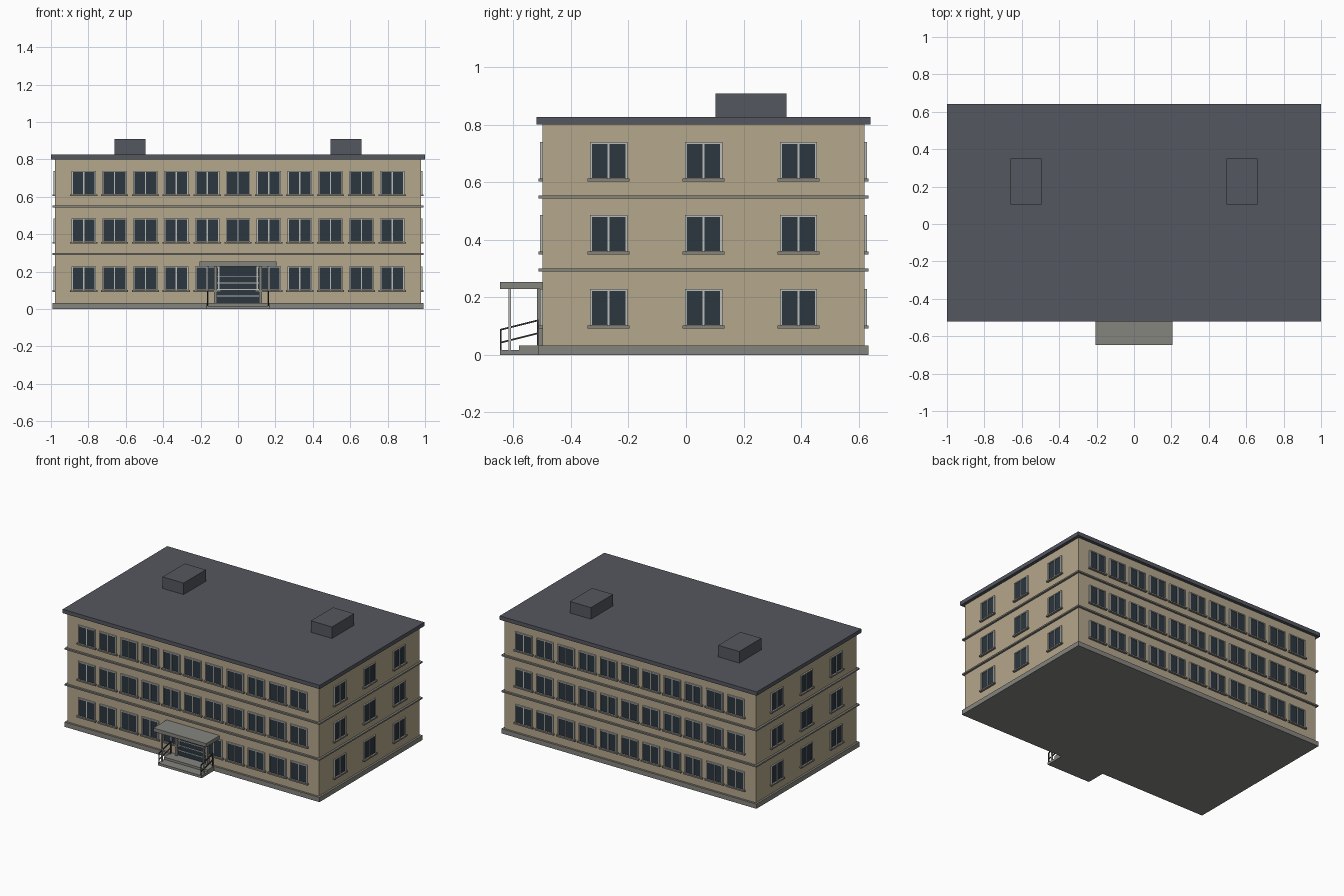
import bpy, bmesh, math
from mathutils import Matrix, Vector

if "Cube" in bpy.data.objects:
    bpy.data.objects.remove(bpy.data.objects["Cube"])


def material(name, rgb):
    m = bpy.data.materials.new(name)
    m.diffuse_color = (*rgb, 1)
    m.use_nodes = True
    m.node_tree.nodes["Principled BSDF"].inputs["Base Color"].default_value = m.diffuse_color
    return m


WALL = material("tan wall", (0.46, 0.385, 0.265))
ROOF = material("slate roof", (0.09, 0.096, 0.116))
STONE = material("grey stone", (0.235, 0.232, 0.212))
FRAME = material("pale frame", (0.50, 0.51, 0.49))
GLASS = material("dark glass", (0.025, 0.037, 0.05))
METAL = material("dark metal", (0.035, 0.035, 0.038))


def boxes(name, mat, spans, frame=Matrix()):
    """One object from boxes given as (x0, x1, y0, y1, z0, z1)."""
    bm = bmesh.new()
    for x0, x1, y0, y1, z0, z1 in spans:
        mid = Vector(((x0 + x1) / 2, (y0 + y1) / 2, (z0 + z1) / 2))
        size = Matrix.Diagonal((x1 - x0, y1 - y0, z1 - z0, 1))
        bmesh.ops.create_cube(bm, size=1, matrix=frame @ Matrix.Translation(mid) @ size)
    me = bpy.data.meshes.new(name)
    bm.to_mesh(me)
    bm.free()
    me.materials.append(mat)
    ob = bpy.data.objects.new(name, me)
    bpy.context.collection.objects.link(ob)
    return ob


# Main block, plinth, floor bands and roof
CY, HX, HY = 0.061, 0.978, 0.559


def slab(name, mat, out, z0, z1):
    boxes(name, mat, [(-HX - out, HX + out, CY - HY - out, CY + HY + out, z0, z1)])


slab("walls", WALL, 0, 0.03, 0.805)
slab("plinth", STONE, 0.014, 0, 0.033)
slab("lower_band", STONE, 0.014, 0.290, 0.300)
slab("upper_band", STONE, 0.014, 0.543, 0.553)
slab("roof_slab", ROOF, 0.022, 0.800, 0.827)
boxes("roof_units", ROOF, [(s * 0.577 - 0.082, s * 0.577 + 0.082, 0.103, 0.349, 0.82, 0.908)
                           for s in (-1, 1)])


# Windows: local x runs along the wall, -y points outward, wall face is y = 0
FLOORS = (0.102, 0.359, 0.613)
W, H, T = 0.065, 0.126, 0.007


def windows(side, angle, dist, columns, skip_door=False):
    glass, frames, sills = [], [], []
    for row, z in enumerate(FLOORS):
        for x in columns:
            if skip_door and row == 0 and abs(x) < 0.05:
                continue
            glass.append((x - W + T, x + W - T, -0.004, 0.004, z + 0.002, z + H - T))
            for a, b in ((-W, -W + T), (-T / 2, T / 2), (W - T, W)):
                frames.append((x + a, x + b, -0.009, 0.004, z, z + H))
            frames.append((x - W, x + W, -0.009, 0.004, z + H - T, z + H))
            sills.append((x - 0.073, x + 0.073, -0.015, 0.004, z - 0.010, z))
    m = Matrix.Translation((0, CY, 0)) @ Matrix.Rotation(angle, 4, 'Z') @ Matrix.Translation((0, -dist, 0))
    boxes(side + "_window_glass", GLASS, glass, m)
    boxes(side + "_window_frames", FRAME, frames, m)
    boxes(side + "_window_sills", STONE, sills, m)


long_cols = [(i - 5) * 0.165 for i in range(11)]
short_cols = [-0.33, 0, 0.33]
windows("front", 0, HY, long_cols, True)
windows("back", math.pi, HY, long_cols)
windows("right", math.pi / 2, HX, short_cols)
windows("left", -math.pi / 2, HX, short_cols)

# Entrance door: glass, surround and horizontal bars
F = CY - HY
boxes("door_glass", GLASS, [(-0.112, 0.112, F - 0.006, F, 0.033, 0.228)])
boxes("door_surround", STONE, [(s * 0.119 - 0.008, s * 0.119 + 0.008, F - 0.02, F, 0.033, 0.228)
                               for s in (-1, 1)])
boxes("door_bars", FRAME, [(-0.112, 0.112, F - 0.010, F, z - 0.0025, z + 0.0025)
                           for z in (0.07, 0.105, 0.14, 0.175)])

# Porch: steps, canopy and posts
boxes("porch_landing", STONE, [(-0.17, 0.17, -0.58, F, 0, 0.033)])
boxes("porch_step", STONE, [(-0.17, 0.17, -0.647, -0.575, 0, 0.017)])
boxes("porch_canopy", STONE, [(-0.206, 0.206, -0.647, F, 0.228, 0.253)])
boxes("porch_posts", FRAME, [(s * 0.163 - 0.004, s * 0.163 + 0.004, -0.617, -0.609, 0.015, 0.23)
                             for s in (-1, 1)])

# Handrails: sloped bars sheared along y, with end posts
for s, side in ((-1, "left"), (1, "right")):
    x0, x1 = s * 0.163 - 0.003, s * 0.163 + 0.003
    slope = Matrix.Identity(4)
    slope[2][1] = 0.25
    slope[2][3] = 0.25 * 0.645
    boxes(side + "_handrails", METAL, [(x0, x1, -0.646, -0.513, z - 0.003, z + 0.003)
                                       for z in (0.042, 0.087)], slope)
    boxes(side + "_rail_posts", METAL, [(x0, x1, -0.647, -0.641, 0.015, 0.087),
                                        (x0, x1, -0.518, -0.512, 0.03, 0.12)])
